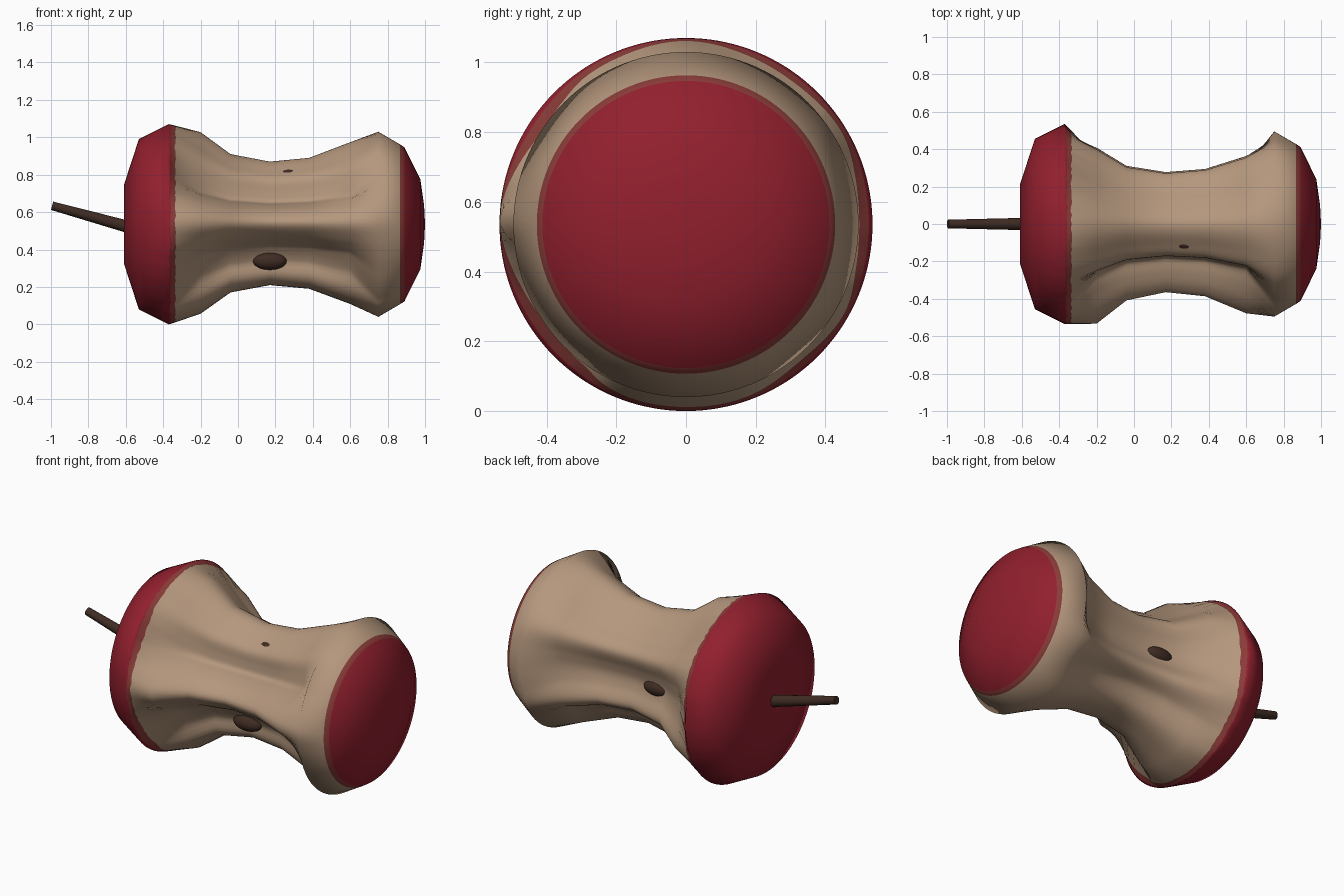
import bpy, bmesh, math, random
from mathutils import Vector

if "Cube" in bpy.data.objects:
    bpy.data.objects.remove(bpy.data.objects["Cube"])
random.seed(4)
AXIS_Z = 0.535
SIDES = 144


def material(name, rgb):
    m = bpy.data.materials.new(name)
    m.use_nodes = True
    m.diffuse_color = (*rgb, 1)
    bsdf = m.node_tree.nodes["Principled BSDF"]
    bsdf.inputs["Base Color"].default_value = (*rgb, 1)
    bsdf.inputs["Roughness"].default_value = 0.8
    return m


skin = material("red skin", (0.285, 0.014, 0.027))
margin = material("dull red margin", (0.25, 0.045, 0.04))
flesh = material("browned flesh", (0.46, 0.31, 0.205))
brown = material("dark brown", (0.05, 0.025, 0.017))

# Waist cross-section: angle from the back, turning up over the top, and radius
WAIST = [(0, .235), (14, .255), (30, .31), (52, .285), (70, .30), (90, .335),
         (111, .303), (125, .285), (136, .24), (148, .22), (158, .265), (170, .335),
         (179, .365), (190, .315), (201, .26), (213, .225), (234, .24), (242, .295),
         (251, .32), (270, .325), (290, .325), (310, .28), (331, .315), (346, .255)]


def waist_radius(deg):
    """Smooth closed curve through the waist points."""
    n = len(WAIST)

    def pt(k):
        a, r = WAIST[k % n]
        return a + 360 * (k // n), r
    i = max(k for k in range(n) if WAIST[k][0] <= deg)
    p0, p1, p2, p3 = (pt(i + k) for k in (-1, 0, 1, 2))
    span = p2[0] - p1[0]
    t = (deg - p1[0]) / span
    m1 = (p2[1] - p0[1]) / (p2[0] - p0[0]) * span
    m2 = (p3[1] - p1[1]) / (p3[0] - p1[0]) * span
    return (p1[1] * (2*t**3 - 3*t**2 + 1) + m1 * (t**3 - 2*t**2 + t)
            + p2[1] * (3*t**2 - 2*t**3) + m2 * (t**3 - t**2))


# Rings along the core: x, round radius, scale of the waist shape, share of
# waist shape, and the colour slot of the band that follows
RED, EDGE, TAN = 0, 1, 2
RINGS = [(-.59, .07, 0, 0, RED), (-.61, .21, 0, 0, RED), (-.53, .455, 0, 0, RED),
         (-.37, .535, 0, 0, RED), (-.36, .535, 1.47, .06, EDGE),
         (-.335, .535, 1.47, .2, TAN), (-.20, 0, 1.47, 1, TAN),
         (-.04, 0, 1.12, 1, TAN), (.17, 0, 1, 1, TAN), (.38, 0, 1.06, 1, TAN),
         (.60, 0, 1.31, 1, TAN), (.75, .495, 0, 0, TAN), (.865, .428, 0, 0, EDGE),
         (.89, .412, 0, 0, RED), (.975, .24, 0, 0, RED), (.995, .1, 0, 0, RED)]

# Eaten core: lofted rings closed by a fan at each end
bm = bmesh.new()
loops = []
for x, r_round, scale, share, slot in RINGS:
    loop = []
    for s in range(SIDES):
        deg = 360 * s / SIDES
        a = math.radians(deg)
        bitten = min(waist_radius(deg) * scale, .533)
        r = r_round * (1 - share) + bitten * share
        ragged = random.uniform(-.004, .004) if 0 < share < 1 else 0
        loop.append(bm.verts.new((x + ragged, r * math.cos(a), AXIS_Z + r * math.sin(a))))
    loops.append(loop)
for j in range(len(loops) - 1):
    for s in range(SIDES):
        t = (s + 1) % SIDES
        f = bm.faces.new((loops[j][s], loops[j][t], loops[j + 1][t], loops[j + 1][s]))
        f.material_index = RINGS[j][4]
for loop, tip_x in ((loops[0], -.575), (loops[-1], 1.0)):
    tip = bm.verts.new((tip_x, 0, AXIS_Z))
    for s in range(SIDES):
        bm.faces.new((loop[s], loop[(s + 1) % SIDES], tip))
bmesh.ops.recalc_face_normals(bm, faces=bm.faces)


def finish(bm, name, mats, angle):
    mesh = bpy.data.meshes.new(name)
    bm.to_mesh(mesh)
    bm.free()
    obj = bpy.data.objects.new(name, mesh)
    bpy.context.collection.objects.link(obj)
    for m in mats:
        mesh.materials.append(m)
    bpy.ops.object.select_all(action='DESELECT')
    obj.select_set(True)
    bpy.context.view_layer.objects.active = obj
    bpy.ops.object.shade_smooth_by_angle(angle=math.radians(angle))
    return obj


finish(bm, "fruit_core", [skin, margin, flesh], 120)

# Stem: tapered rod leaning up from the dimple
base, end = Vector((-.54, 0, .508)), Vector((-.994, 0, .634))
bm = bmesh.new()
bmesh.ops.create_cone(bm, cap_ends=True, segments=16, radius1=.034, radius2=.023,
                      depth=(end - base).length)
stem = finish(bm, "stem", [brown], 40)
stem.location = (base + end) / 2
stem.rotation_mode = 'QUATERNION'
stem.rotation_quaternion = (end - base).to_track_quat('Z', 'Y')

# Seeds: long ovals sunk in the grooves of the flesh
for name, loc in (("front_seed", (.17, -.15, .338)),
                  ("back_seed", (.02, .232, .525)),
                  ("top_seed", (.28, -.096, .783))):
    bm = bmesh.new()
    bmesh.ops.create_uvsphere(bm, u_segments=24, v_segments=12, radius=1)
    seed = finish(bm, name, [brown], 60)
    seed.scale = (.09, .047, .047)
    seed.location = loc
